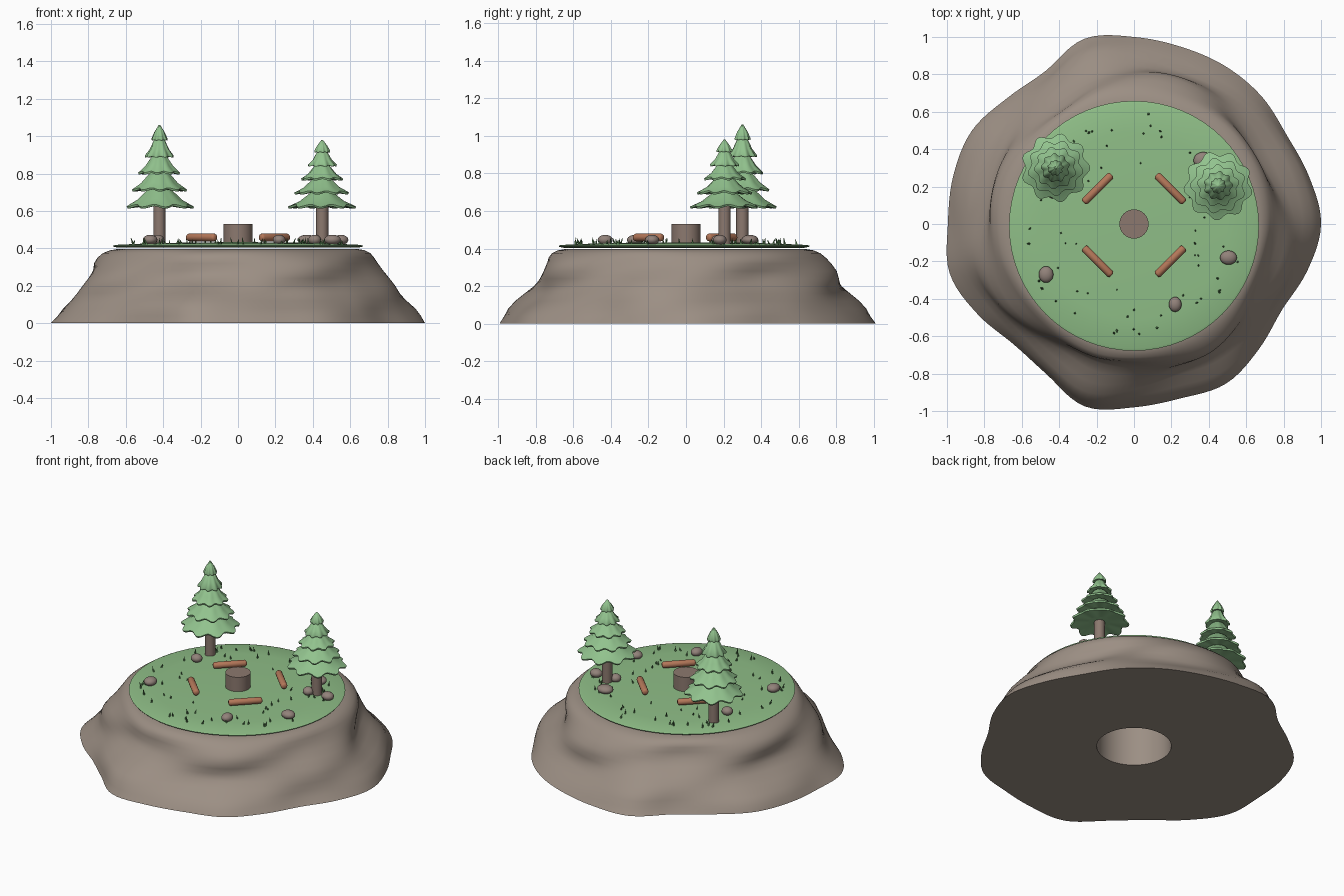
import bpy, bmesh, random
from math import sin, cos, pi, tau, radians, floor
from mathutils import Matrix, Vector

cube = bpy.data.objects.get("Cube")
if cube:
    bpy.data.objects.remove(cube, do_unlink=True)
random.seed(4)


def material(name, rgb):
    lin = [((c / 255 + 0.055) / 1.055) ** 2.4 for c in rgb] + [1.0]
    m = bpy.data.materials.new(name)
    m.use_nodes = True
    m.diffuse_color = lin
    m.node_tree.nodes["Principled BSDF"].inputs["Base Color"].default_value = lin
    return m


EARTH = material("earth", (156, 143, 132))
GRASS = material("grass green", (143, 190, 135))
LEAF = material("pine green", (146, 195, 142))
BLADE = material("dark grass", (84, 128, 80))
BARK = material("bark", (140, 121, 111))
LOG = material("log brown", (180, 119, 89))
STONE = material("stone", (146, 130, 122))


def finish(name, bm, mat, angle=40, fix=True):
    if fix:
        bmesh.ops.recalc_face_normals(bm, faces=bm.faces)
    mesh = bpy.data.meshes.new(name)
    bm.to_mesh(mesh)
    bm.free()
    mesh.materials.append(mat)
    mesh.shade_smooth()
    mesh.set_sharp_from_angle(angle=radians(angle))
    obj = bpy.data.objects.new(name, mesh)
    bpy.context.scene.collection.objects.link(obj)
    return obj


def loft(name, rings, mat, angle=40, loop=False):
    """Skin a stack of equal rings; cap the ends or join last to first."""
    bm = bmesh.new()
    rows = [[bm.verts.new(p) for p in ring] for ring in rings]
    pairs = list(zip(rows, rows[1:]))
    if loop:
        pairs.append((rows[-1], rows[0]))
    else:
        bm.faces.new(rows[0])
        bm.faces.new(rows[-1])
    for a, b in pairs:
        for i in range(len(a)):
            j = (i + 1) % len(a)
            bm.faces.new((a[i], a[j], b[j], b[i]))
    return finish(name, bm, mat, angle)


def circle(r, z, n=32, x=0, y=0):
    return [(x + r * cos(tau * i / n), y + r * sin(tau * i / n), z) for i in range(n)]


# Hill: wavy foot blending into a round, flat top, with a hole through the middle
FOOT = [1.0, .97, .945, .965, .975, .98, 1.0, 1.025, .945, .955, 1.0, 1.0,
        .995, 1.02, .965, .91, .93, 1.01, .98, .965, .985, .945, .915, .96]
SLOPE = [(0, 1), (.04, .91), (.08, .81), (.12, .67), (.16, .53), (.2, .42), (.24, .34),
         (.28, .28), (.32, .22), (.35, .16), (.375, .08), (.39, -.03), (.397, -.16)]
N = 144


def foot_radius(a):
    u = a / tau * len(FOOT)
    k, f = floor(u), u - floor(u)
    p0, p1, p2, p3 = (FOOT[(k + d) % len(FOOT)] for d in (-1, 0, 1, 2))
    return p1 + .5 * f * (p2 - p0 + f * (2 * p0 - 5 * p1 + 4 * p2 - p3
                                         + f * (3 * (p1 - p2) + p3 - p0)))


def hill_ring(z, t):
    ring = []
    for i in range(N):
        a = tau * i / N
        lump = sin(pi * z / .4) * (.025 * sin(3 * a + 14 * z) + .02 * sin(5 * a - 22 * z + 1))
        r = .69 + t * (foot_radius(a) - .69) + lump
        ring.append((r * cos(a), r * sin(a), z))
    return ring


hill = [hill_ring(z, t) for z, t in SLOPE]
hill += [circle(.23, .397, N), circle(.23, 0, N)]
loft("hill", hill, EARTH, 50, loop=True)

# Grass disc, slightly domed
DISC = [(.64, .404), (.665, .409), (.668, .414), (.655, .419),
        (.5, .426), (.3, .431), (.1, .433)]
loft("grass_disc", [circle(r, z, 64, 0, -.01) for r, z in DISC], GRASS)

# Stump
loft("stump", [circle(.078, .42), circle(.078, .53)], BARK)


# Pine trees: trunk plus a stack of scalloped tiers
def pine(name, x, y, top, turn):
    loft(name + "_trunk", [circle(.033, .405, 20, x, y), circle(.033, .66, 20, x, y)], BARK)
    tiers, base, lobes, n = 5, .615, 9, 72
    step = (top - base) / (tiers - .05)
    rings = []

    def scallop(r, z, wave, phase):
        ring = []
        for i in range(n):
            a = tau * i / n
            w = cos(lobes * a + phase)
            rr = r * (1 + wave * w)
            ring.append((x + rr * cos(a), y + rr * sin(a), z - wave * r * .5 * w))
        return ring

    for k in range(tiers):
        z = base + k * step
        r = .172 - .033 * k
        phase = turn + 1.3 * k
        # underside, rim, slope
        rings += [scallop(r * .4, z + .012, 0, phase), scallop(r * .97, z + .004, .08, phase),
                  scallop(r, z + .014, .08, phase),
                  scallop(r * .68, z + step * .52, .06, phase),
                  scallop(r * .4, z + step * 1.04, .03, phase)]
    rings[-1] = scallop(.004, top, 0, 0)
    loft(name + "_foliage", rings, LEAF, 60)


pine("tall_pine", -.42, .30, 1.06, 0)
pine("short_pine", .45, .205, .98, 2)

# Log seats: rounded bars set around the stump
ENDS = [(-.105, .012), (-.1, .018), (-.092, .021)]
PROFILE = ENDS + [(-x, r) for x, r in reversed(ENDS)]
for i in range(4):
    a = pi / 4 + i * pi / 2
    place = Matrix.Translation((.275 * cos(a), .275 * sin(a) - .005, .459)) \
        @ Matrix.Rotation(a + pi / 2, 4, 'Z')
    rings = [[place @ Vector((d, r * cos(tau * k / 16), r * sin(tau * k / 16)))
              for k in range(16)] for d, r in PROFILE]
    loft("log_seat_%d" % (i + 1), rings, LOG, 50)

# Stones: squashed spheres
STONES = [(-.47, -.27, .039, .044), (.22, -.43, .034, .04), (.505, -.18, .045, .038),
          (.37, .34, .052, .045), (.41, .17, .034, .034), (.55, .18, .04, .036),
          (-.43, .17, .036, .034)]
for i, (x, y, rx, ry) in enumerate(STONES):
    bm = bmesh.new()
    bmesh.ops.create_uvsphere(bm, u_segments=20, v_segments=12, radius=1)
    bm.transform(Matrix.Translation((x, y, .446)) @ Matrix.Diagonal((rx, ry, .027, 1)))
    finish("stone_%d" % (i + 1), bm, STONE, 60)

# Grass blades: small leaning spikes scattered around the seats
bm = bmesh.new()
count = 0
while count < 75:
    x, y = random.uniform(-.6, .6), random.uniform(-.6, .6)
    if not .32 < (x * x + y * y) ** .5 < .6:
        continue
    count += 1
    h = random.uniform(.025, .04)
    place = Matrix.Translation((x, y, .42)) @ Matrix.Rotation(random.uniform(0, tau), 4, 'Z') \
        @ Matrix.Rotation(random.uniform(.1, .4), 4, 'X') @ Matrix.Translation((0, 0, h / 2))
    bmesh.ops.create_cone(bm, cap_ends=True, segments=4, radius1=.007, radius2=.001,
                          depth=h, matrix=place)
finish("grass_blades", bm, BLADE, 30)
